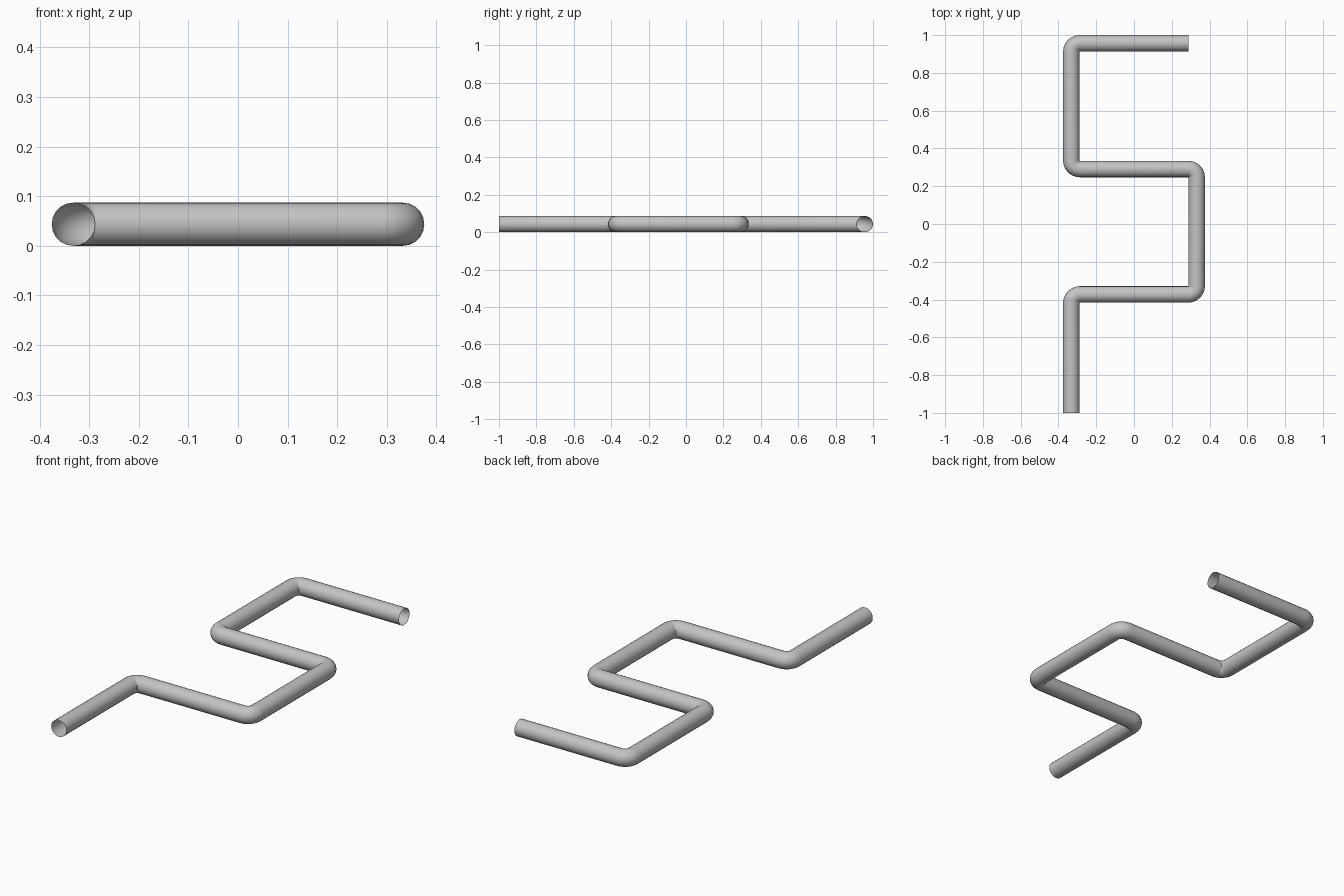
import bpy, bmesh
from math import cos, sin, pi
from mathutils import Vector, Matrix

cube = bpy.data.objects.get("Cube")
if cube:
    bpy.data.objects.remove(cube)

RADIUS = 0.0435
BEND = 0.0445
SIDES = 20
STEPS = 6

# Grey metal
metal = bpy.data.materials.new("grey_metal")
metal.use_nodes = True
grey = (0.55, 0.55, 0.55, 1)
metal.diffuse_color = grey
metal.node_tree.nodes["Principled BSDF"].inputs["Base Color"].default_value = grey

# Centre line of the winding pipe
X = 0.332
corners = [Vector((x, y, RADIUS)) for x, y in (
    (-X, -1), (-X, -0.373), (X, -0.373), (X, 0.291),
    (-X, 0.291), (-X, 0.9565), (0.288, 0.9565))]


def stations(points):
    """Centres and directions along the path, with each corner rounded."""
    result = [(points[0], (points[1] - points[0]).normalized())]
    for before, corner, after in zip(points, points[1:], points[2:]):
        d_in = (corner - before).normalized()
        d_out = (after - corner).normalized()
        pivot = corner + (d_out - d_in) * BEND
        turn = 1 if d_in.cross(d_out).z > 0 else -1
        for i in range(STEPS + 1):
            spin = Matrix.Rotation(turn * pi / 2 * i / STEPS, 3, 'Z')
            result.append((pivot - spin @ d_out * BEND, spin @ d_in))
    result.append((points[-1], (points[-1] - points[-2]).normalized()))
    return result


# Open-ended tube swept along the centre line
bm = bmesh.new()
up = Vector((0, 0, 1))
rings = []
for centre, direction in stations(corners):
    side = direction.cross(up)
    angles = [2 * pi * k / SIDES for k in range(SIDES)]
    rings.append([bm.verts.new(centre + (side * cos(a) + up * sin(a)) * RADIUS)
                  for a in angles])
for a, b in zip(rings, rings[1:]):
    for k in range(SIDES):
        n = (k + 1) % SIDES
        bm.faces.new((a[k], b[k], b[n], a[n]))
bm.normal_update()
first = bm.faces[:][0]
if first.normal.dot(first.calc_center_median() - corners[0]) < 0:
    bmesh.ops.reverse_faces(bm, faces=bm.faces[:])

mesh = bpy.data.meshes.new("winding_pipe")
bm.to_mesh(mesh)
bm.free()
mesh.materials.append(metal)
mesh.shade_smooth()
pipe = bpy.data.objects.new("winding_pipe", mesh)
bpy.context.collection.objects.link(pipe)
